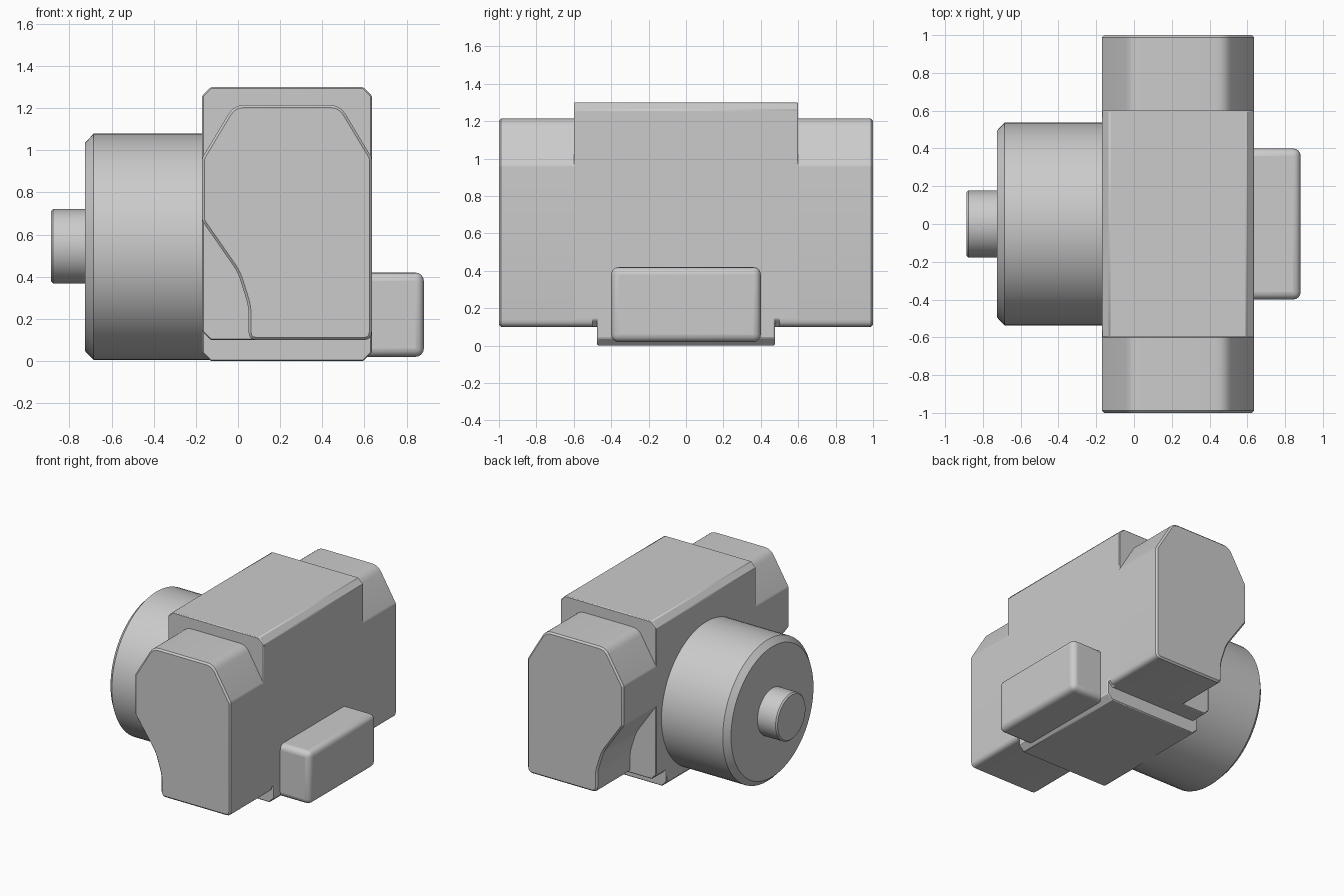
import bpy, math
from mathutils import Vector

if "Cube" in bpy.data.objects:
    bpy.data.objects.remove(bpy.data.objects["Cube"])

grey = bpy.data.materials.new("plain grey")
grey.use_nodes = True
colour = (0.6, 0.6, 0.6, 1)
grey.diffuse_color = colour
grey.node_tree.nodes["Principled BSDF"].inputs["Base Color"].default_value = colour


def finish(name, verts, faces, bevel=0, segments=1):
    """Make an object with an optional bevel on its sharp edges."""
    mesh = bpy.data.meshes.new(name)
    mesh.from_pydata(verts, [], faces)
    mesh.materials.append(grey)
    obj = bpy.data.objects.new(name, mesh)
    bpy.context.collection.objects.link(obj)
    if bevel:
        mod = obj.modifiers.new("edge bevel", "BEVEL")
        mod.width, mod.segments = bevel, segments
        mod.limit_method, mod.angle_limit = "ANGLE", math.radians(40)
    bpy.ops.object.select_all(action="DESELECT")
    obj.select_set(True)
    bpy.context.view_layer.objects.active = obj
    bpy.ops.object.shade_smooth_by_angle(angle=math.radians(32))
    return obj


def prism(name, profile, y0, y1, bevel=0, segments=1):
    """Extrude a counter-clockwise (x, z) profile along y."""
    n = len(profile)
    verts = [(x, y, z) for y in (y0, y1) for x, z in profile]
    faces = [list(range(n)), list(range(2 * n - 1, n - 1, -1))]
    faces += [(i, i + n, (i + 1) % n + n, (i + 1) % n) for i in range(n)]
    return finish(name, verts, faces, bevel, segments)


def chamfered(x0, x1, z0, z1, c):
    return [(x0 + c, z0), (x1 - c, z0), (x1, z0 + c), (x1, z1 - c),
            (x1 - c, z1), (x0 + c, z1), (x0, z1 - c), (x0, z0 + c)]


def rounded(corners, steps=4):
    """Round each (x, z, radius) corner with an arc-like curve."""
    out = []
    for i, (x, z, r) in enumerate(corners):
        p = Vector((x, z))
        if not r:
            out.append((x, z))
            continue
        a = p + (Vector(corners[i - 1][:2]) - p).normalized() * r
        b = p + (Vector(corners[(i + 1) % len(corners)][:2]) - p).normalized() * r
        for s in range(steps + 1):
            t = s / steps
            out.append(tuple(a * (1 - t) ** 2 + p * 2 * t * (1 - t) + b * t * t))
    return out


def lathe_x(name, profile, centre_z, n=64):
    """Turn an (x, radius) profile around a lengthwise axis, capped at both ends."""
    verts = [(x, r * math.cos(math.tau * i / n), centre_z + r * math.sin(math.tau * i / n))
             for x, r in profile for i in range(n)]
    faces = [(k * n + i, k * n + (i + 1) % n, (k + 1) * n + (i + 1) % n, (k + 1) * n + i)
             for k in range(len(profile) - 1) for i in range(n)]
    faces += [list(range(n - 1, -1, -1)),
              list(range((len(profile) - 1) * n, len(profile) * n))]
    return finish(name, verts, faces)


LEFT, RIGHT = -0.17, 0.635

# Central housing and the plate beneath it
prism("main_body", chamfered(LEFT, RIGHT, 0.1, 1.3, 0.04), -0.6, 0.6, 0.006)
prism("base_plate", chamfered(LEFT, RIGHT, 0, 0.3, 0.04), -0.475, 0.475, 0.006)

# Shaped grips at both ends
grip = rounded([(0.05, 0.1, 0.04), (RIGHT, 0.1, 0.04), (RIGHT, 0.965, 0.01),
                (0.485, 1.215, 0.05), (-0.02, 1.215, 0.05), (LEFT, 0.965, 0.01),
                (LEFT, 0.665, 0.01), (0, 0.42, 0.04), (0.05, 0.26, 0.04)])


def grip_end(name, side):
    """Extrude the grip outwards and chamfer the rim of its outer face."""
    n = len(grip)
    points = [Vector(p) for p in grip]
    inset = []
    for i, p in enumerate(points):
        d = (points[(i + 1) % n] - points[i - 1]).normalized()
        inset.append(p + Vector((-d.y, d.x)) * 0.012)
    rings = [(points, 0.5), (points, 0.988), (inset, 1.0)]
    verts = [(p.x, side * y, p.y) for ring, y in rings for p in ring]
    faces = [(k * n + i, k * n + (i + 1) % n, (k + 1) * n + (i + 1) % n, (k + 1) * n + i)
             for k in range(2) for i in range(n)]
    faces += [list(range(n - 1, -1, -1)), list(range(2 * n, 3 * n))]
    if side < 0:
        faces = [list(f) for f in faces]
    else:
        faces = [list(f)[::-1] for f in faces]
    return finish(name, verts, faces)


grip_end("front_grip", -1)
grip_end("back_grip", 1)

# Lens barrel with a chamfered rim and a small nub
lathe_x("lens_barrel", [(-0.725, 0.495), (-0.685, 0.537), (-0.1, 0.537)], 0.542)
lathe_x("lens_nub", [(-0.887, 0.167), (-0.877, 0.177), (-0.7, 0.177)], 0.545)

# Soft-edged block on the other side
prism("eyepiece", [(0.56, 0.02), (0.882, 0.02), (0.882, 0.42), (0.56, 0.42)],
      -0.4, 0.4, 0.04, 4)
